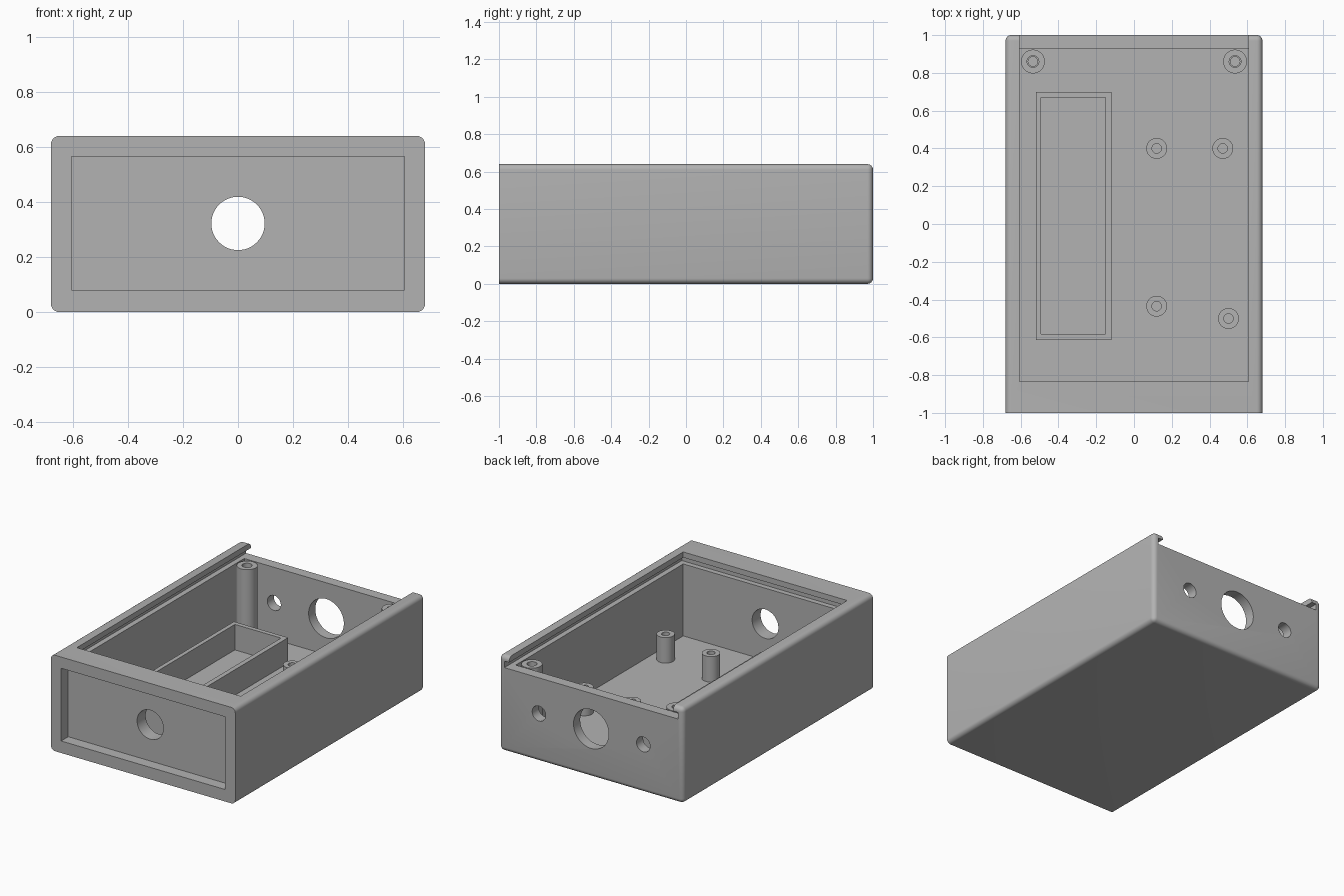
import bpy, bmesh, math
from mathutils import Matrix, Vector

cube = bpy.data.objects.get("Cube")
if cube:
    bpy.data.objects.remove(cube, do_unlink=True)

grey = bpy.data.materials.new("light_grey_plastic")
grey.use_nodes = True
COLOUR = (0.448, 0.448, 0.448, 1)
grey.diffuse_color = COLOUR
grey.node_tree.nodes["Principled BSDF"].inputs["Base Color"].default_value = COLOUR


def finish(bm, name):
    mesh = bpy.data.meshes.new(name)
    bm.to_mesh(mesh)
    bm.free()
    mesh.materials.append(grey)
    obj = bpy.data.objects.new(name, mesh)
    bpy.context.collection.objects.link(obj)
    return obj


def box(name, lo, hi, radius=0):
    """Box between two corners; radius rounds every edge off the front face."""
    lo, hi = Vector(lo), Vector(hi)
    bm = bmesh.new()
    size = Matrix.Diagonal((*(hi - lo), 1))
    bmesh.ops.create_cube(bm, size=1, matrix=Matrix.Translation((lo + hi) / 2) @ size)
    if radius:
        edges = [e for e in bm.edges
                 if any(v.co.y > lo.y + 0.01 for v in e.verts)]
        bmesh.ops.bevel(bm, geom=edges, offset=radius, segments=6,
                        profile=0.5, affect='EDGES')
    return finish(bm, name)


def cylinder(name, centre, radius, length, along_y=False):
    bm = bmesh.new()
    turn = Matrix.Rotation(math.pi / 2, 4, 'X') if along_y else Matrix()
    bmesh.ops.create_cone(bm, cap_ends=True, segments=48, radius1=radius,
                          radius2=radius, depth=length,
                          matrix=Matrix.Translation(centre) @ turn)
    return finish(bm, name)


def activate(obj):
    bpy.ops.object.select_all(action='DESELECT')
    obj.select_set(True)
    bpy.context.view_layer.objects.active = obj


def cut(obj, cutter):
    """Subtract the cutter and remove it."""
    activate(obj)
    mod = obj.modifiers.new("cut", 'BOOLEAN')
    mod.operation = 'DIFFERENCE'
    mod.solver = 'EXACT'
    mod.object = cutter
    bpy.ops.object.modifier_apply(modifier=mod.name)
    bpy.data.objects.remove(cutter, do_unlink=True)


def smooth(obj):
    activate(obj)
    bpy.ops.object.shade_smooth_by_angle(angle=math.radians(35))


HALF, HEIGHT = 0.68, 0.64
INNER, FLOOR, LEDGE = 0.605, 0.08, 0.56
FRONT, BACK = -0.835, 0.93
MID = 0.322

# Outer shell, hollowed, with the lid slot open at the back
shell = box("enclosure_shell", (-HALF, -1, 0), (HALF, 1, HEIGHT), radius=0.03)
cut(shell, box("cavity", (-INNER, FRONT, FLOOR), (INNER, BACK, LEDGE + 0.02)))
cut(shell, box("lid_groove", (-INNER - 0.035, FRONT - 0.035, LEDGE),
               (INNER + 0.035, 1.1, LEDGE + 0.043)))
cut(shell, box("lid_opening", (-INNER, FRONT, LEDGE + 0.01), (INNER, 1.1, 0.8)))

# Front panel recess and its round hole
cut(shell, box("front_recess", (-INNER, -1.1, FLOOR), (INNER, -0.925, 0.565)))
cut(shell, cylinder("front_hole", (0, -0.9, MID), 0.097, 0.4, True))

# Back wall holes
for x, r in ((-0.385, 0.05), (0, 0.13), (0.385, 0.05)):
    cut(shell, cylinder("back_hole", (x, 0.98, MID), r, 0.3, True))
smooth(shell)

# Open frame that holds the battery
tray = box("battery_tray", (-0.52, -0.615, FLOOR - 0.01), (-0.12, 0.7, 0.25))
cut(tray, box("tray_space", (-0.492, -0.583, 0), (-0.152, 0.67, 0.4)))


def post(name, x, y, radius, top, bore, rim=0):
    base = FLOOR - 0.01
    obj = cylinder(name, (x, y, (base + top) / 2), radius, top - base)
    cut(obj, cylinder("bore", (x, y, top), bore, 2 * (top - FLOOR)))
    if rim:
        cut(obj, cylinder("rim", (x, y, top), rim, 0.06))
    smooth(obj)


# Tall posts for the lid screws
for side, x in (("right", -0.535), ("left", 0.535)):
    post(f"lid_post_{side}", x, 0.86, 0.063, LEDGE, 0.025, 0.031)

# Short standoffs for the circuit board
for i, (x, y) in enumerate(((0.12, 0.4), (0.47, 0.4), (0.12, -0.435), (0.5, -0.5))):
    post(f"board_standoff_{i + 1}", x, y, 0.055, 0.25, 0.025)
